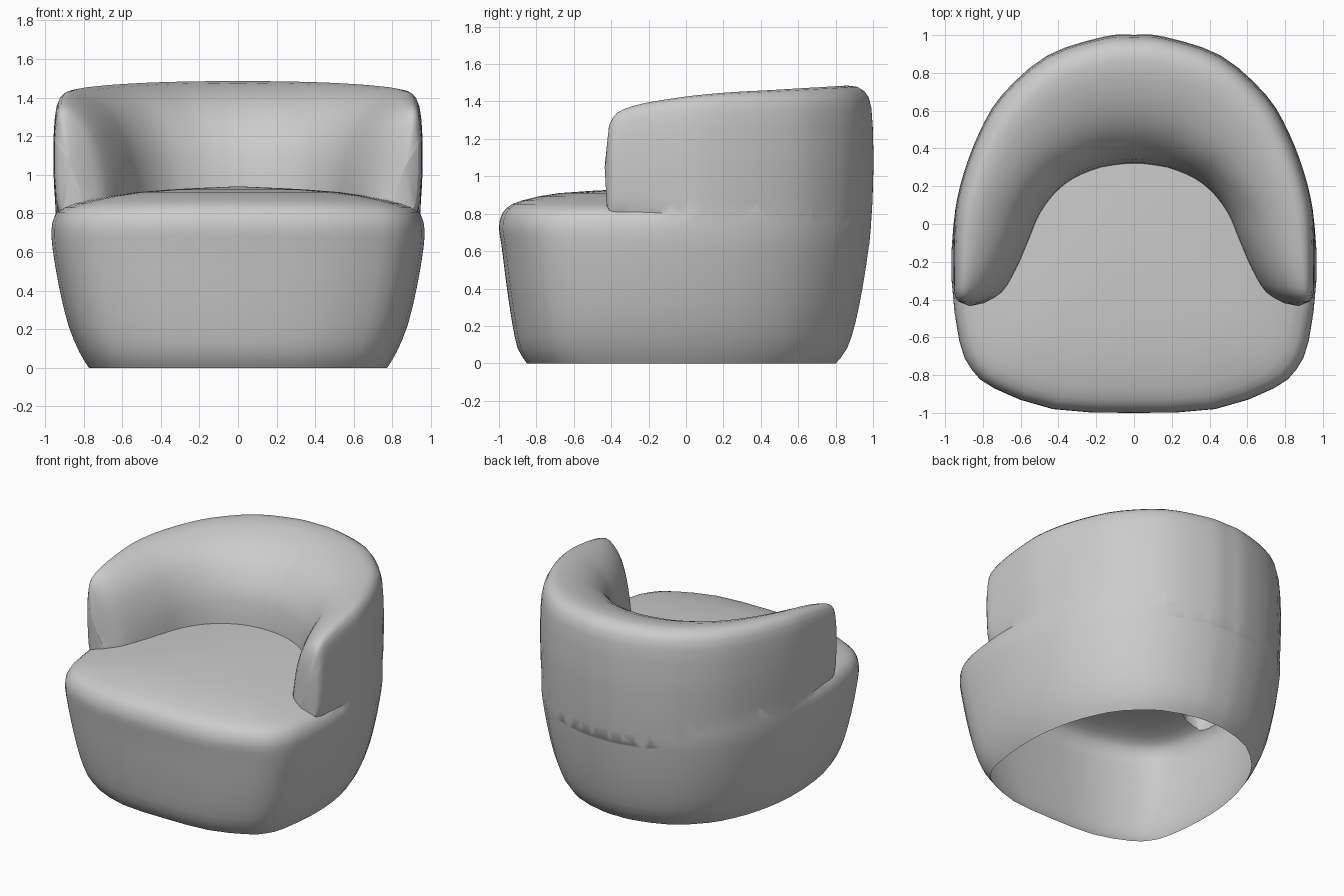
import bpy, bmesh, math
from mathutils import Vector

if "Cube" in bpy.data.objects:
    bpy.data.objects.remove(bpy.data.objects["Cube"])


def spline(points, n, closed=False):
    """Catmull-Rom curve through points of any dimension."""
    p = [Vector(q) for q in points]
    m = len(p)
    get = (lambda i: p[i % m]) if closed else (lambda i: p[max(0, min(m - 1, i))])
    out = []
    for i in range(m if closed else m - 1):
        a, b, c, d = get(i - 1), get(i), get(i + 1), get(i + 2)
        for k in range(n):
            t = k / n
            out.append(0.5 * (2 * b + (c - a) * t + (2 * a - 5 * b + 4 * c - d) * t ** 2
                              + (3 * b - a - 3 * c + d) * t ** 3))
    if not closed:
        out.append(p[-1].copy())
    return out


def clamp(v):
    return max(0.0, min(1.0, v))


def loft(name, rings, start=None, end=None):
    """Skin closed rings; each end gets a pole point or a flat cap."""
    bm = bmesh.new()
    rows = [[bm.verts.new(c) for c in r] for r in rings]
    n = len(rows[0])
    for a, b in zip(rows, rows[1:]):
        for i in range(n):
            j = (i + 1) % n
            bm.faces.new((a[i], a[j], b[j], b[i]))
    for row, pole in ((rows[0], start), (rows[-1], end)):
        if pole is None:
            bm.faces.new(row)
        else:
            v = bm.verts.new(pole)
            for i in range(n):
                bm.faces.new((row[i], row[(i + 1) % n], v))
    bmesh.ops.recalc_face_normals(bm, faces=bm.faces[:])
    me = bpy.data.meshes.new(name)
    bm.to_mesh(me)
    bm.free()
    ob = bpy.data.objects.new(name, me)
    bpy.context.collection.objects.link(ob)
    return ob


# Base and seat: plan outline scaled through a side profile
half = [(0, -1), (.43, -.98), (.74, -.87), (.86, -.77), (.925, -.62), (.965, -.3),
        (.955, 0), (.9, .27), (.82, .48), (.70, .68), (.46, .89), (.16, .99), (0, 1)]
outline = spline(half + [(-x, y) for x, y in half[-2:0:-1]], 2, True)
levels = [(.80, .85, .80, 0), (.85, .90, .86, .08), (.91, .93, .905, .22),
          (.96, .96, .945, .42), (.995, .985, .975, .62), (1, 1, .985, .72),
          (.985, .99, .98, .78), (.94, .96, .95, .83), (.80, .88, .90, .87),
          (.55, .68, .70, .91), (.25, .35, .40, .93)]   # x, front, back scale, z
rings = []
for sx, sf, sb, z in spline(levels, 2):
    ring = []
    for x, y in outline:
        lift = .09 * clamp((y + .1) / .3) * clamp((z - .7) / .06) * clamp((sx - .7) / .2)
        ring.append((x * sx, y * (sf if y < 0 else sb), z + lift))
    rings.append(ring)
chair = loft("tub_chair", rings, end=(0, 0, .94))

# Wrap-around back and arms: stations of outer xy, inner xy, top z, bottom z
st = [(.93, -.41, .80, -.42, 1.27, .86), (.95, -.37, .70, -.36, 1.34, .82),
      (.955, -.25, .625, -.24, 1.385, .79), (.955, -.08, .555, -.08, 1.415, .74),
      (.945, .08, .50, .05, 1.435, .62), (.90, .27, .42, .16, 1.45, .60),
      (.82, .48, .32, .24, 1.46, .60), (.70, .68, .20, .29, 1.47, .60),
      (.46, .89, .13, .305, 1.48, .60), (.16, .99, .05, .315, 1.485, .60)]
mid = [(0, 1, 0, .315, 1.485, .60)]
stations = st + mid + [(-a, b, -c, d, e, f) for a, b, c, d, e, f in reversed(st)]
rings = []
for ox, oy, ix, iy, zt, zb in spline(stations, 3):
    section = [(.08, zb), (.02, zb + .12), (0, 1.02), (0, 1.15), (.015, zt - .12),
               (.07, zt - .03), (.2, zt), (.45, zt - .035), (.7, zt - .12),
               (.87, zt - .25), (.96, zt - .38), (1, .88), (.97, .80), (.8, .74),
               (.4, .70)]
    rings.append([(ox + (ix - ox) * u, oy + (iy - oy) * u, z)
                  for u, z in spline(section, 2, True)])
back = loft("back_and_arms", rings, (.87, -.435, 1.05), (-.87, -.435, 1.05))
back.hide_render = True

# Join both into one upholstered shell
mod = chair.modifiers.new("join", 'BOOLEAN')
mod.operation = 'UNION'
mod.solver = 'EXACT'
mod.object = back
dg = bpy.context.evaluated_depsgraph_get()
joined = bpy.data.meshes.new_from_object(chair.evaluated_get(dg))
chair.modifiers.clear()
chair.data = joined
bpy.data.objects.remove(back)

# Open underside
bm = bmesh.new()
bm.from_mesh(joined)
floor = [f for f in bm.faces if all(v.co.z < .001 for v in f.verts)]
bmesh.ops.delete(bm, geom=floor, context='FACES')
bm.to_mesh(joined)
bm.free()

bpy.ops.object.select_all(action='DESELECT')
chair.select_set(True)
bpy.context.view_layer.objects.active = chair
bpy.ops.object.shade_smooth_by_angle(angle=math.radians(45))
